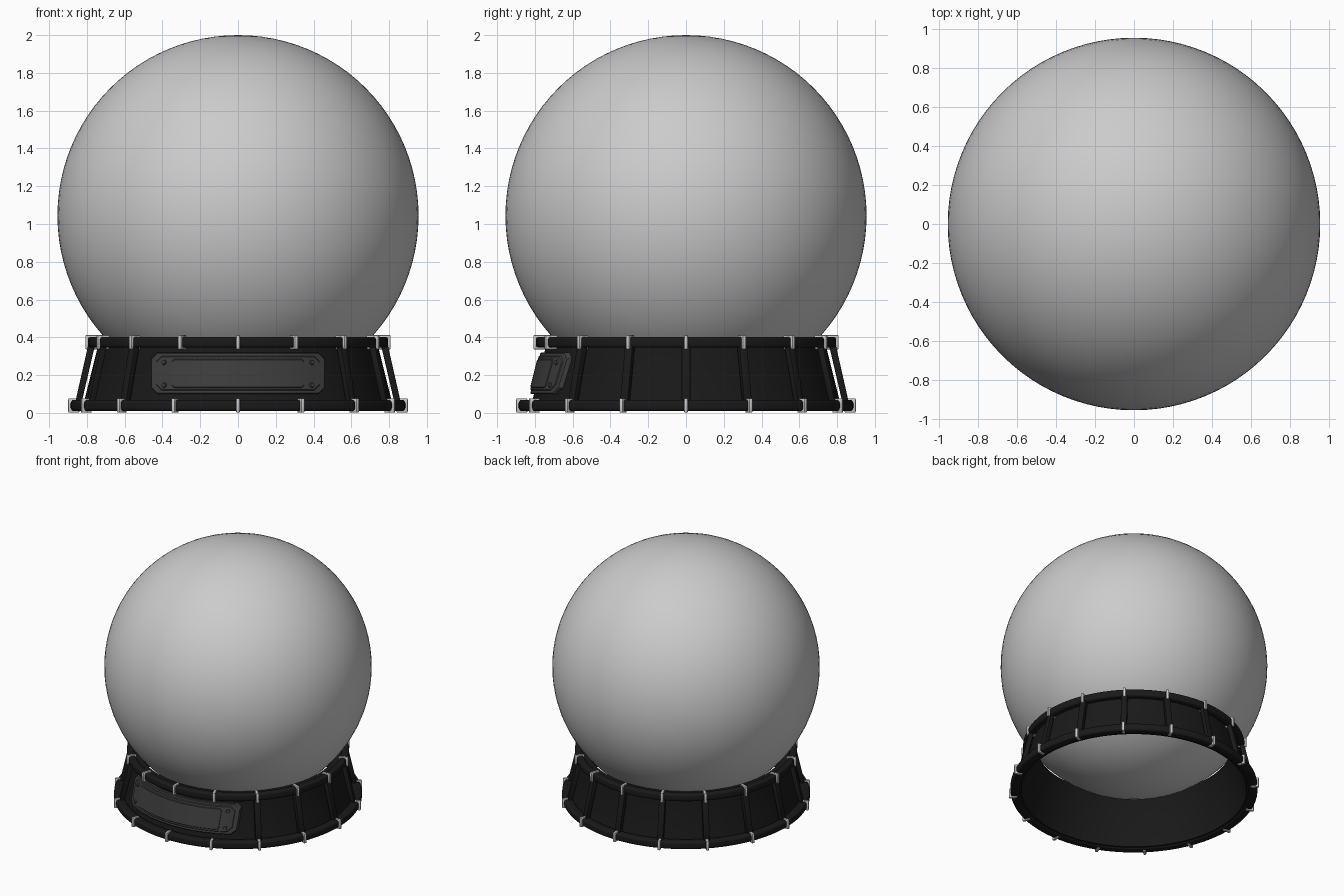
import bpy, bmesh, math
from mathutils import Matrix, Vector

if "Cube" in bpy.data.objects:
    bpy.data.objects.remove(bpy.data.objects["Cube"])

N = 16  # clips and ribs around the base


def material(name, v):
    m = bpy.data.materials.new(name)
    m.diffuse_color = (v, v, v, 1)
    m.use_nodes = True
    m.node_tree.nodes["Principled BSDF"].inputs["Base Color"].default_value = m.diffuse_color
    return m


BLACK = material("black", 0.01)
PLATE = material("dark_grey", 0.045)
METAL = material("metal", 0.55)


def finish(name, bm, mat=None, angle=35):
    bmesh.ops.recalc_face_normals(bm, faces=bm.faces)
    me = bpy.data.meshes.new(name)
    bm.to_mesh(me)
    bm.free()
    ob = bpy.data.objects.new(name, me)
    bpy.context.collection.objects.link(ob)
    if mat:
        me.materials.append(mat)
    bpy.ops.object.select_all(action='DESELECT')
    ob.select_set(True)
    bpy.context.view_layer.objects.active = ob
    bpy.ops.object.shade_smooth_by_angle(angle=math.radians(angle))
    return ob


def lathe(name, profile, mat, n=96):
    """Revolve a closed (radius, z) profile around z."""
    bm = bmesh.new()
    rows = []
    for i in range(n):
        a = 2 * math.pi * i / n
        rows.append([bm.verts.new((r * math.cos(a), r * math.sin(a), z)) for r, z in profile])
    m = len(profile)
    for i in range(n):
        p, q = rows[i], rows[(i + 1) % n]
        for j in range(m):
            k = (j + 1) % m
            bm.faces.new((p[j], q[j], q[k], p[k]))
    return finish(name, bm, mat)


def rounded_rect(r0, r1, z0, z1, c, steps=4):
    pts = []
    corners = [(r1 - c, z1 - c), (r0 + c, z1 - c), (r0 + c, z0 + c), (r1 - c, z0 + c)]
    for q, (r, z) in enumerate(corners):
        for s in range(steps + 1):
            a = math.pi / 2 * (q + s / steps)
            pts.append((r + c * math.cos(a), z + c * math.sin(a)))
    return pts


def add_block(bm, low, high, z0, z1, width, angle, bevel):
    """Bevelled block at an angle; low/high are (inner, outer) radii at z0/z1."""
    part = bmesh.new()
    bmesh.ops.create_cube(part, size=1)
    for v in part.verts:
        r = (high if v.co.z > 0 else low)[1 if v.co.x > 0 else 0]
        v.co = Vector((r, v.co.y * width, z1 if v.co.z > 0 else z0))
    bmesh.ops.bevel(part, geom=part.edges[:], offset=bevel, segments=2, profile=0.5, affect='EDGES')
    part.transform(Matrix.Rotation(angle, 4, 'Z'))
    me = bpy.data.meshes.new("part")
    part.to_mesh(me)
    part.free()
    bm.from_mesh(me)
    bpy.data.meshes.remove(me)


def wall_r(z):
    return 0.745 + (0.34 - z) * 0.25


# globe
bm = bmesh.new()
bmesh.ops.create_uvsphere(bm, u_segments=96, v_segments=48, radius=0.956,
                          matrix=Matrix.Translation((0, 0, 1.044)))
finish("globe", bm)

# sloping base wall, open underneath, with a small lip towards the globe
lathe("base_wall", [(wall_r(0.02), 0.02), (wall_r(0.35), 0.35), (0.745, 0.385), (0.70, 0.385),
                    (0.71, 0.36), (0.725, 0.34), (wall_r(0.02) - 0.018, 0.02)], BLACK)

# top and bottom rings with their clips
for label, r0, r1, z0, z1 in (("top", 0.742, 0.795, 0.345, 0.403),
                              ("bottom", 0.82, 0.886, 0.010, 0.068)):
    lathe(label + "_ring", rounded_rect(r0, r1, z0, z1, 0.016), BLACK)
    bm = bmesh.new()
    for k in range(N):
        span = (r0 - 0.004 if label == "top" else r0 + 0.02, r1 + 0.013)
        add_block(bm, span, span, z0 - 0.009, z1 + 0.009, 0.021, 2 * math.pi * k / N, 0.006)
    finish(label + "_clips", bm, METAL)

# ribs standing off the wall, left out behind the front plate
bm = bmesh.new()
for k in range(N):
    a = 2 * math.pi * k / N
    if math.sin(a) < -0.9:
        continue
    add_block(bm, (0.828, 0.862), (0.758, 0.794), 0.055, 0.355, 0.045, a, 0.004)
finish("ribs", bm, BLACK)


def on_wall(x, z, offset):
    r = wall_r(z) + offset
    return Vector((x, -math.sqrt(r * r - x * x), z))


def curved_plate(name, half_w, z0, z1, cut, off0, off1, mat):
    """Plate with clipped corners that follows the wall."""
    inner = half_w - cut
    xs = [-half_w] + [-inner + 2 * inner * i / 28 for i in range(29)] + [half_w]
    bm = bmesh.new()
    cols = []
    for x in xs:
        c = cut if abs(x) > inner + 1e-6 else 0
        cols.append([bm.verts.new(on_wall(x, z, o)) for z, o in
                     ((z0 + c, off0), (z0 + c, off1 - 0.005), (z0 + c + 0.005, off1),
                      (z1 - c - 0.005, off1), (z1 - c, off1 - 0.005), (z1 - c, off0))])
    for p, q in zip(cols, cols[1:]):
        for j in range(6):
            k = (j + 1) % 6
            bm.faces.new((p[j], q[j], q[k], p[k]))
    bm.faces.new(cols[0])
    bm.faces.new(cols[-1])
    return finish(name, bm, mat, 25)


# front plate: backing, raised field and centre panel
curved_plate("front_plate", 0.458, 0.100, 0.320, 0.032, -0.005, 0.020, PLATE)
curved_plate("front_plate_field", 0.432, 0.118, 0.302, 0.030, 0.010, 0.025, PLATE)
curved_plate("front_plate_panel", 0.350, 0.132, 0.285, 0.012, 0.015, 0.029, PLATE)

# plate screws
bm = bmesh.new()
for x in (-0.392, 0.392):
    for z in (0.147, 0.268):
        p = on_wall(x, z, 0.027)
        normal = Vector((p.x, p.y, 0.2))
        rot = normal.to_track_quat('Z', 'Y').to_matrix().to_4x4()
        bmesh.ops.create_cone(bm, cap_ends=True, segments=16, radius1=0.016, radius2=0.011,
                              depth=0.012, matrix=Matrix.Translation(p) @ rot)
finish("plate_screws", bm, PLATE)
